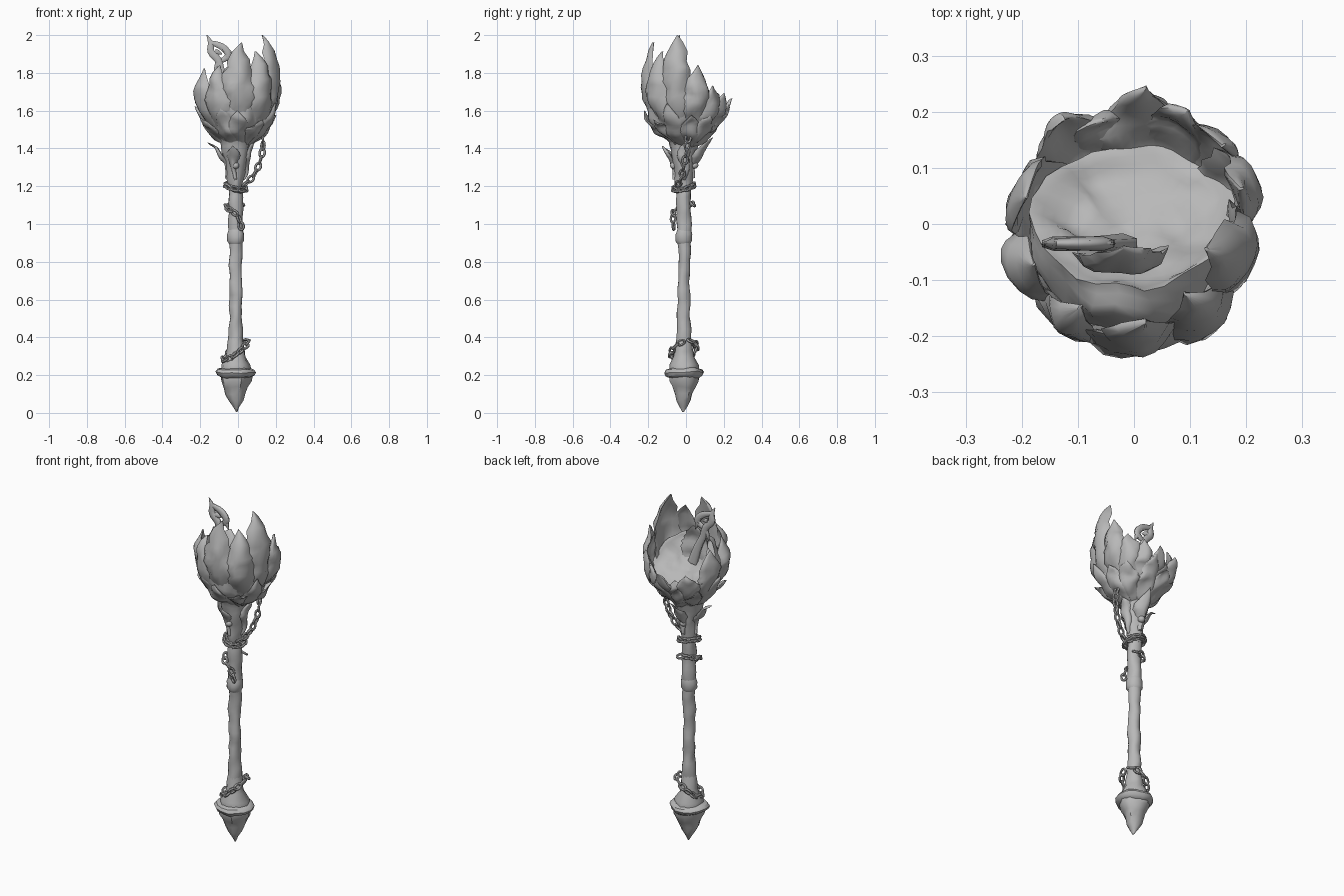
import bpy, bmesh, math, random
from mathutils import Vector, Matrix, noise

random.seed(4)
if "Cube" in bpy.data.objects:
    bpy.data.objects.remove(bpy.data.objects["Cube"])

grey = bpy.data.materials.new("stone grey")
grey.use_nodes = True
GREY = (0.48, 0.48, 0.48, 1)
grey.diffuse_color = GREY
grey.node_tree.nodes["Principled BSDF"].inputs["Base Color"].default_value = GREY
CX = CY = -0.012


def finish(name, bm, rough=0.0, angle=40):
    """Turn a bmesh into a smooth shaded object, with a carved unevenness."""
    for v in bm.verts:
        v.co += noise.noise_vector(v.co * 14) * rough
    bmesh.ops.recalc_face_normals(bm, faces=bm.faces)
    me = bpy.data.meshes.new(name)
    bm.to_mesh(me)
    bm.free()
    ob = bpy.data.objects.new(name, me)
    bpy.context.collection.objects.link(ob)
    me.materials.append(grey)
    bpy.ops.object.select_all(action="DESELECT")
    ob.select_set(True)
    bpy.context.view_layer.objects.active = ob
    bpy.ops.object.shade_smooth_by_angle(angle=math.radians(angle))


def skin(bm, loops, caps=True):
    """Bridge closed rings of points into one surface."""
    loops = [[bm.verts.new(p) for p in ring] for ring in loops]
    for a, b in zip(loops, loops[1:] if caps else loops[1:] + loops[:1]):
        for k in range(len(a)):
            j = (k + 1) % len(a)
            bm.faces.new((a[k], a[j], b[j], b[k]))
    if caps:
        bm.faces.new(loops[0])
        bm.faces.new(loops[-1])


def lathe(name, profile, segs=16, rough=0.006, step=0.03):
    """Revolve (radius, height) points, with extra rings on long spans."""
    rings = [profile[0]]
    for a, b in zip(profile, profile[1:]):
        n = max(1, round((b[1] - a[1]) / step))
        rings += [tuple(Vector(a).lerp(Vector(b), i / n)) for i in range(1, n + 1)]
    turn = [k * math.tau / segs for k in range(segs)]
    bm = bmesh.new()
    skin(bm, [[(CX + r * math.cos(a), CY + r * math.sin(a), z) for a in turn] for r, z in rings])
    finish(name, bm, rough)


def petal(name, az, base, belly, tip, half, thick=0.04, cup=0.2, centre=(0, 0)):
    """A pointed, lens-thick leaf that follows a bowed path round the axis."""
    rows, cols = 14, 8
    base, belly, tip = Vector(base), Vector(belly), Vector(tip)
    ctrl = belly * 2 - (base + tip) / 2
    az = math.radians(az)
    across = [(2 * j / cols - 1, 0.5) for j in range(cols + 1)]
    across += [(u, -0.5) for u, _ in across[-2:0:-1]]
    loops = []
    for i in range(rows + 1):
        t = i / rows
        p = base * (1 - t) ** 2 + ctrl * 2 * t * (1 - t) + tip * t * t
        w = half * max(0.02, math.sin(math.pi * (0.15 + 0.85 * t ** 1.25)) ** 0.7)
        w *= 1 + 0.06 * (-1) ** i * (t > 0.4)
        ring = []
        for u, side in across:
            a = az + u * w / max(p.x, 0.09)
            body = thick * (1 - u * u) ** 0.5 * (1.02 - t) ** 0.4
            r = p.x - cup * w * u * u + side * body
            ring.append((centre[0] + r * math.cos(a), centre[1] + r * math.sin(a), p.y - 0.2 * w * u * u * t))
        loops.append(ring)
    bm = bmesh.new()
    skin(bm, loops)
    finish(name, bm, 0.02, 50)


def resample(points, gap):
    """Smooth a path and return points spaced evenly along it."""
    pts = [Vector(p) for p in points]
    for _ in range(3):
        pts = [pts[0]] + [a.lerp(b, f) for a, b in zip(pts, pts[1:]) for f in (0.25, 0.75)] + [pts[-1]]
    out, rest = [pts[0]], gap
    for a, b in zip(pts, pts[1:]):
        d = (b - a).length
        while d > 0 and rest <= d:
            out.append(a.lerp(b, rest / d))
            rest += gap
        rest -= d
    return out


def chain(name, points, gap=0.039):
    """Oval links along a path, each turned against the last."""
    bm = bmesh.new()
    pts = resample(points, gap)
    ring = [k * math.tau / 12 for k in range(12)]
    wire = [k * math.tau / 6 for k in range(6)]
    for n, (a, b) in enumerate(zip(pts, pts[1:])):
        rot = (b - a).to_track_quat("X", "Z").to_matrix().to_4x4()
        turn = Matrix.Rotation(math.radians(35 + 90 * (n % 2)), 4, "X")
        mat = Matrix.Translation((a + b) / 2) @ rot @ turn
        skin(bm, [[mat @ Vector((math.cos(s) * (0.022 + 0.007 * math.cos(q)),
                                 math.sin(s) * (0.014 + 0.007 * math.cos(q)),
                                 0.007 * math.sin(q))) for q in wire] for s in ring], caps=False)
    finish(name, bm)


def loop_path(radius, z, tilt, lean, start=0, turns=1.0):
    """Points of a tilted ring round the shaft."""
    angs = [math.radians(start) + k * math.tau / 16 for k in range(int(16 * turns) + 1)]
    return [(CX + radius * math.cos(a), CY + radius * math.sin(a),
             z + tilt * math.cos(a) + lean * math.sin(a)) for a in angs]


def wisp(name, points, radii):
    """A flattened tapering tongue of flame."""
    cu = bpy.data.curves.new(name, "CURVE")
    cu.dimensions = "3D"
    cu.bevel_depth, cu.bevel_resolution, cu.resolution_u = 0.022, 1, 3
    sp = cu.splines.new("NURBS")
    sp.points.add(len(points) - 1)
    sp.use_endpoint_u, sp.order_u = True, 3
    for p, (x, z), r in zip(sp.points, points, radii):
        p.co, p.radius = (x, 0, z, 1), r
    cu.use_fill_caps = True
    cu.materials.append(grey)
    ob = bpy.data.objects.new(name, cu)
    ob.scale.y, ob.location.y = 0.6, -0.035
    bpy.context.collection.objects.link(ob)


# Pommel, collar, shaft and flaring neck
lathe("pommel_spike", [(0.004, 0), (0.05, 0.1), (0.08, 0.17), (0.082, 0.2)], 10, 0.012)
lathe("pommel_collar", [(0.075, 0.185), (0.098, 0.198), (0.106, 0.215), (0.096, 0.23), (0.07, 0.238)], 14, 0.01)
lathe("pommel_cap", [(0.077, 0.23), (0.075, 0.255), (0.052, 0.3), (0.044, 0.35), (0.034, 0.41)], 12, 0.008)
lathe("shaft", [(0.037, 0.38), (0.032, 0.6), (0.034, 0.9), (0.037, 1.0), (0.038, 1.2)], 14, 0.01)
lathe("shaft_band", [(0.034, 0.895), (0.044, 0.91), (0.043, 0.93), (0.044, 0.945), (0.036, 0.97)], 14, 0.006)
lathe("neck", [(0.038, 1.18), (0.05, 1.27), (0.062, 1.36), (0.085, 1.44), (0.12, 1.5)], 14, 0.014)

# Thorn leaves and studs on the neck
for az, reach, top in ((178, 0.15, 1.44), (4, 0.1, 1.43), (82, 0.15, 1.45), (262, 0.11, 1.41)):
    petal("neck_thorn", az, (0.035, 1.24), (0.068, 1.35), (reach, top), 0.05, 0.035, 0.3, (CX, CY))
for y in (-0.065, 0.045):
    bm = bmesh.new()
    bmesh.ops.create_icosphere(bm, subdivisions=2, radius=0.02, matrix=Matrix.Translation((CX, y, 1.31)))
    finish("neck_stud", bm, 0.003)

# Head core: a ball with a shallow dish that opens up and back
bm = bmesh.new()
bmesh.ops.create_uvsphere(bm, u_segments=32, v_segments=24, radius=0.185)
for v in bm.verts:
    if v.co.z > 0.05:
        r = v.co.xy.length / 0.178
        v.co.z = 0.05 - 0.055 * (1 - r * r)
axis = Vector((0, 0.72, 0.7)).to_track_quat("Z", "Y").to_matrix().to_4x4()
bmesh.ops.transform(bm, matrix=Matrix.Translation((0, -0.02, 1.63)) @ axis, verts=bm.verts)
finish("head_core", bm, 0.022, 60)

# Tall petals: direction, belly radius, tip radius, tip height, half width
for az, belly, reach, top, half in (
        (272, .215, .165, 1.95, .1), (236, .212, .18, 1.83, .095), (203, .208, .19, 1.82, .09),
        (165, .205, .2, 1.78, .085), (126, .19, .22, 1.67, .08), (308, .212, .16, 1.91, .1),
        (342, .205, .135, 2.0, .1), (18, .203, .195, 1.84, .085), (43, .195, .21, 1.73, .075),
        (64, .18, .215, 1.69, .065), (88, .17, .25, 1.66, .065), (107, .17, .2, 1.63, .065)):
    petal("tall_petal", az, (0.06, 1.45), (belly, 1.46 + (top - 1.46) * 0.47), (reach, top), half, 0.05)

# Short outer petals round the bottom of the head
for k in range(11):
    reach = random.uniform(0.2, 0.23)
    petal("short_petal", k * 360 / 11 + 12 + random.uniform(-6, 6), (0.05, 1.41), (0.15, 1.495),
          (reach, random.uniform(1.54, 1.64)), 0.06, 0.035)

# Inner petal and flame wisp in the dish
petal("inner_petal", 268, (0.15, 1.58), (0.175, 1.73), (0.15, 1.86), 0.09, 0.035, 0.1, (-0.02, 0.1))
wisp("flame_stem", [(-.165, 2.0), (-.14, 1.96), (-.15, 1.91), (-.1, 1.87), (-.09, 1.81), (-.05, 1.74), (-.02, 1.64)],
     [0.1, 0.8, 1.0, 1.0, 0.9, 1.1, 1.4])
wisp("flame_loop", [(-.145, 1.96), (-.1, 1.95), (-.06, 1.92), (-.045, 1.88), (-.1, 1.86)], [0.6, 0.9, 1.0, 0.9, 0.6])
for points in ([(-.1, 1.86), (-.12, 1.83), (-.125, 1.79)], [(-.08, 1.92), (-.055, 1.93), (-.035, 1.91)],
               [(-.06, 1.89), (-.045, 1.87), (-.035, 1.84)], [(-.12, 1.91), (-.1, 1.91), (-.085, 1.9)]):
    wisp("flame_barb", points, [0.9, 0.6, 0.1])

# Chains: hanging from the head, wound on the neck, trailing, and at the pommel
chain("hanging_chain", [(.12, .02, 1.51), (.135, .01, 1.45), (.13, 0, 1.37), (.1, -.015, 1.28), (.06, -.03, 1.225),
                        (.02, -.05, 1.2)])
chain("neck_chain", loop_path(0.055, 1.195, -0.012, 0.012, 0, 2.0))
chain("trailing_chain", [(.03, .035, 1.1), (-.02, .04, 1.11), (-.07, .0, 1.1), (-.06, -.06, 1.08),
                         (-.01, -.07, 1.06), (.012, -.068, 1.02), (.02, -.065, 0.97)])
chain("pommel_chain", loop_path(0.07, 0.33, 0.05, 0.02, 20, 1.0))
